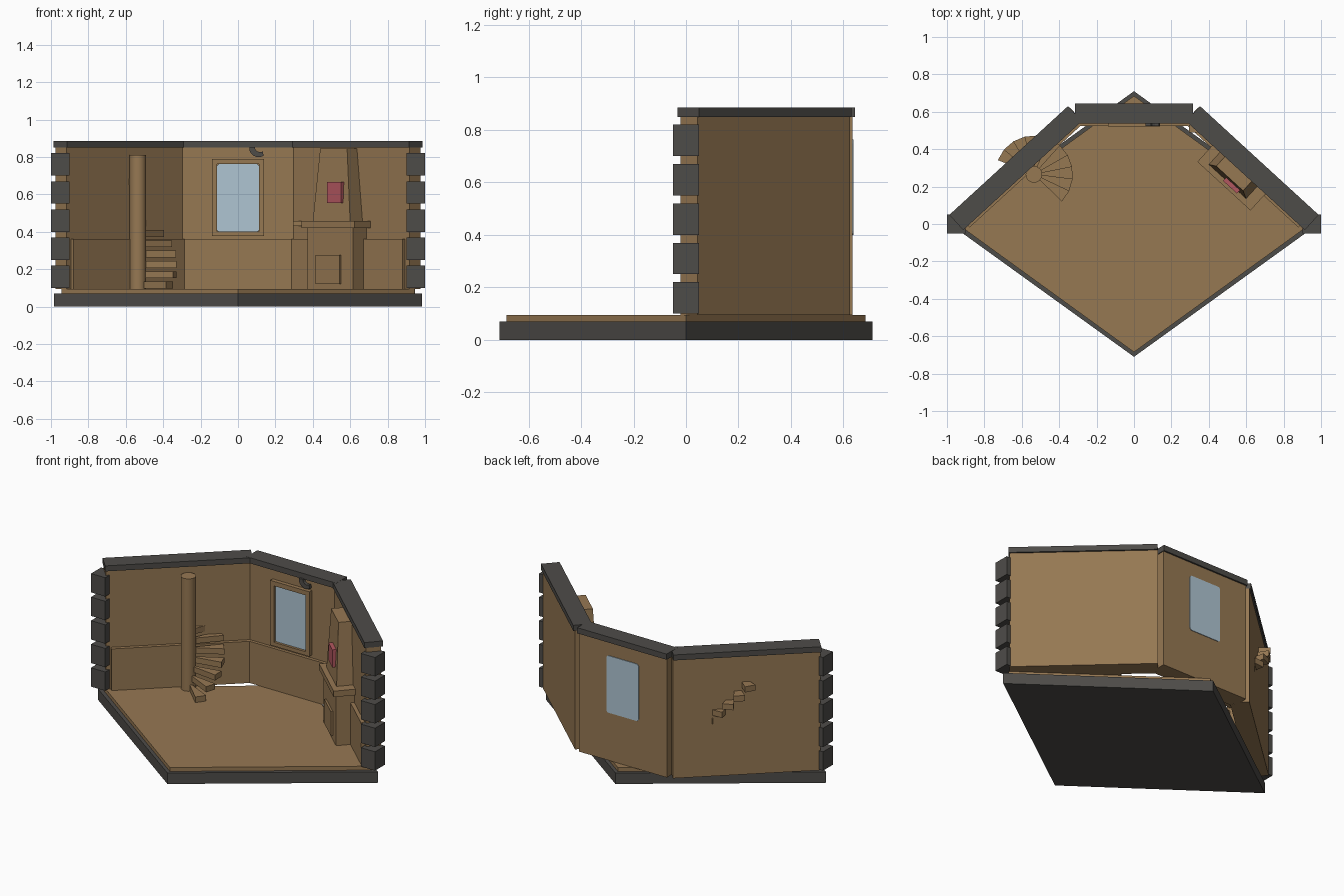
import bpy, bmesh, math
from mathutils import Vector

if "Cube" in bpy.data.objects:
    bpy.data.objects.remove(bpy.data.objects["Cube"])


def material(name, rgb):
    m = bpy.data.materials.new(name)
    m.diffuse_color = (*rgb, 1)
    m.use_nodes = True
    m.node_tree.nodes["Principled BSDF"].inputs["Base Color"].default_value = m.diffuse_color
    return m


WOOD = material("warm wood", (0.305, 0.188, 0.086))
STONE = material("dark stone", (0.076, 0.072, 0.066))
GLASS = material("pale blue glass", (0.43, 0.56, 0.65))
RED = material("dusty red", (0.45, 0.095, 0.115))

ANGLE = math.radians(42.5)
C, S = math.cos(ANGLE), math.sin(ANGLE)


def finish(name, bm, mat):
    bmesh.ops.recalc_face_normals(bm, faces=bm.faces)
    me = bpy.data.meshes.new(name)
    bm.to_mesh(me)
    bm.free()
    ob = bpy.data.objects.new(name, me)
    me.materials.append(mat)
    bpy.context.collection.objects.link(ob)
    return ob


def loft(name, bottom, top, mat):
    """Solid between two matching rings of 3D points."""
    bm = bmesh.new()
    a = [bm.verts.new(p) for p in bottom]
    b = [bm.verts.new(p) for p in top]
    bm.faces.new(a)
    bm.faces.new(b)
    for i in range(len(a)):
        j = (i + 1) % len(a)
        bm.faces.new((a[i], a[j], b[j], b[i]))
    return finish(name, bm, mat)


def prism(name, outline, z0, z1, mat):
    return loft(name, [(x, y, z0) for x, y in outline], [(x, y, z1) for x, y in outline], mat)


def box(name, x0, x1, y0, y1, z0, z1, mat):
    return prism(name, [(x0, y0), (x1, y0), (x1, y1), (x0, y1)], z0, z1, mat)


def on_wall(side, s, n):
    """Distance s along a slanted wall and n outward, side -1 left or +1 right."""
    return side * (S * n - C * s), S * s + C * n


def wall_rect(side, s0, s1, n0, n1):
    return [on_wall(side, s, n) for s, n in ((s0, n0), (s1, n0), (s1, n1), (s0, n1))]


def wall_box(name, side, s0, s1, n0, n1, z0, z1, mat):
    return prism(name, wall_rect(side, s0, s1, n0, n1), z0, z1, mat)


# Diamond base and floor
def diamond(a, b):
    return [(a, 0), (0, b), (-a, 0), (0, -b)]


prism("base", diamond(0.985, 0.71), 0, 0.07, STONE)
prism("floor", diamond(0.945, 0.685), 0.07, 0.095, WOOD)

# Slanted walls, wainscots, caps and corner blocks
for side, label in ((-1, "left"), (1, "right")):
    wall_box(label + "_wall", side, -0.69, 0.168, 0.603, 0.693, 0.095, 0.85, WOOD)
    wall_box(label + "_wainscot", side, -0.66, 0.15, 0.58, 0.604, 0.095, 0.36, WOOD)
    wall_box(label + "_cap", side, -0.695, 0.166, 0.593, 0.703, 0.85, 0.885, STONE)
    for i in range(5):
        z = 0.1 + 0.15 * i
        xs = sorted((side * 0.9, side * 1.0))
        box(f"{label}_corner_block_{i}", *xs, -0.05, 0.05, z, z + 0.12, STONE)

# Back wall
box("back_wall", -0.31, 0.31, 0.545, 0.635, 0.095, 0.85, WOOD)
box("back_wainscot", -0.29, 0.29, 0.525, 0.546, 0.095, 0.36, WOOD)
box("back_cap", -0.315, 0.315, 0.537, 0.645, 0.85, 0.886, STONE)

# Window with rounded pane and frame
pane = []
for cx, cz, start in ((0.098, 0.748, 0), (-0.098, 0.748, 90), (-0.098, 0.415, 180), (0.098, 0.415, 270)):
    for k in range(4):
        a = math.radians(start + 30 * k)
        pane.append((cx + 0.015 * math.cos(a), cz + 0.015 * math.sin(a)))
loft("window_pane", [(x, 0.536, z) for x, z in pane], [(x, 0.639, z) for x, z in pane], GLASS)
for sx in (-1, 1):
    xs = sorted((sx * 0.112, sx * 0.138))
    box("window_frame_side", *xs, 0.52, 0.546, 0.378, 0.79, WOOD)
box("window_frame_bottom", -0.112, 0.112, 0.52, 0.546, 0.378, 0.402, WOOD)
box("window_frame_top", -0.112, 0.112, 0.52, 0.546, 0.761, 0.79, WOOD)

# Curved hook above the window and small bracket on the wall
outer, inner = [], []
for k in range(7):
    a = math.radians(170 + 22 * k)
    outer.append((0.11 + 0.05 * math.cos(a), 0.845 + 0.046 * math.sin(a)))
    inner.append((0.118 + 0.028 * math.cos(a), 0.85 + 0.024 * math.sin(a)))
ring = outer + inner[::-1]
loft("wall_hook", [(x, 0.525, z) for x, z in ring], [(x, 0.546, z) for x, z in ring], STONE)
box("wall_bracket", 0.295, 0.34, 0.49, 0.53, 0.432, 0.458, WOOD)

# Fireplace with mantel, tapered chimney, hearth panel and red picture
wall_box("fireplace_body", 1, -0.38, -0.05, 0.495, 0.605, 0.095, 0.42, WOOD)
wall_box("mantel", 1, -0.41, -0.025, 0.474, 0.605, 0.42, 0.458, WOOD)
low = wall_rect(1, -0.35, -0.08, 0.505, 0.605)
high = wall_rect(1, -0.31, -0.115, 0.525, 0.605)
loft("chimney", [(*p, 0.458) for p in low], [(*p, 0.845) for p in high], WOOD)
wall_box("hearth_panel", 1, -0.294, -0.118, 0.483, 0.497, 0.12, 0.275, WOOD)
wall_box("red_picture", 1, -0.295, -0.195, 0.492, 0.522, 0.555, 0.667, RED)

# Spiral stair
PX, PY = -0.535, 0.265
bm = bmesh.new()
bmesh.ops.create_cone(bm, cap_ends=True, segments=32, radius1=0.044, radius2=0.044, depth=0.715)
bmesh.ops.translate(bm, verts=bm.verts, vec=Vector((PX, PY, 0.4525)))
pole = finish("stair_pole", bm, WOOD)
bpy.context.view_layer.objects.active = pole
pole.select_set(True)
bpy.ops.object.shade_smooth_by_angle(angle=math.radians(40))

STEP = math.radians(18.4)
for i in range(11):
    a0 = math.radians(-44) + STEP * i
    outline = [(PX, PY)] + [(PX + 0.208 * math.cos(a), PY + 0.208 * math.sin(a)) for a in (a0, a0 + STEP)]
    z = 0.097 + 0.0552 * i
    prism(f"stair_step_{i}", outline, z, z + 0.036, WOOD)
